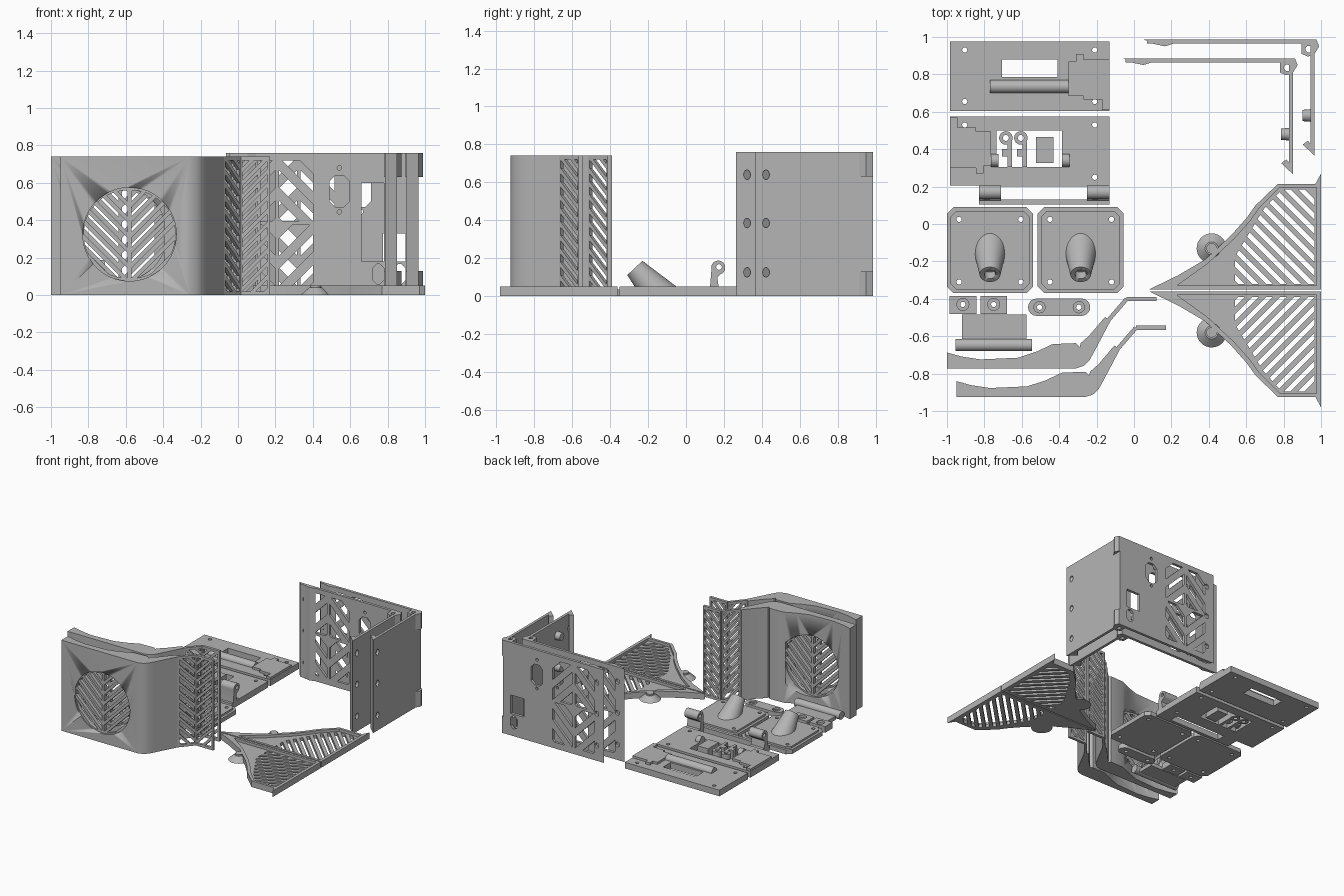
import bpy, bmesh, math
from mathutils import Matrix, Vector

if "Cube" in bpy.data.objects:
    bpy.data.objects.remove(bpy.data.objects["Cube"])

gray = bpy.data.materials.new("grey plastic")
gray.diffuse_color = (0.46, 0.46, 0.46, 1)
gray.use_nodes = True
gray.node_tree.nodes["Principled BSDF"].inputs["Base Color"].default_value = gray.diffuse_color


def finish(name, me, smooth=True):
    if not me.materials:
        me.materials.append(gray)
    ob = bpy.data.objects.new(name, me)
    bpy.context.collection.objects.link(ob)
    bpy.ops.object.select_all(action='DESELECT')
    ob.select_set(True)
    bpy.context.view_layer.objects.active = ob
    if smooth:
        bpy.ops.object.shade_smooth_by_angle(angle=math.radians(30))
    return ob


def sheet(name, outer, holes, w0, w1, frame=Matrix()):
    """Flat part with holes: outline in the local xy plane, from w0 to w1."""
    cu = bpy.data.curves.new(name, 'CURVE')
    cu.dimensions, cu.fill_mode, cu.extrude = '2D', 'BOTH', (w1 - w0) / 2
    for loop in [outer] + list(holes):
        sp = cu.splines.new('POLY')
        sp.points.add(len(loop) - 1)
        for p, c in zip(sp.points, loop):
            p.co = (c[0], c[1], 0, 1)
        sp.use_cyclic_u = True
    tmp = bpy.data.objects.new("temp", cu)
    bpy.context.collection.objects.link(tmp)
    dg = bpy.context.evaluated_depsgraph_get()
    me = bpy.data.meshes.new_from_object(tmp.evaluated_get(dg))
    bpy.data.objects.remove(tmp)
    bm = bmesh.new()
    bm.from_mesh(me)
    bmesh.ops.remove_doubles(bm, verts=bm.verts, dist=1e-5)
    bmesh.ops.transform(bm, verts=bm.verts, matrix=frame @ Matrix.Translation((0, 0, (w0 + w1) / 2)))
    bmesh.ops.recalc_face_normals(bm, faces=bm.faces)
    bm.to_mesh(me)
    bm.free()
    return finish(name, me)


def wall(name, p, q, outer, holes, t):
    """Upright sheet of thickness t on the line from p towards q."""
    u = Vector((q[0] - p[0], q[1] - p[1], 0)).normalized()
    v = Vector((0, 0, 1))
    fr = Matrix((u, v, u.cross(v))).transposed().to_4x4()
    fr.translation = (p[0], p[1], 0)
    return sheet(name, outer, holes, -t / 2, t / 2, fr)


def cone(name, a, b, r1, r2, n=32, floor=None):
    a, b = Vector(a), Vector(b)
    bm = bmesh.new()
    m = Matrix.Translation((a + b) / 2) @ (b - a).to_track_quat('Z', 'Y').to_matrix().to_4x4()
    bmesh.ops.create_cone(bm, cap_ends=True, segments=n, radius1=r1, radius2=r2, depth=(b - a).length, matrix=m)
    if floor is not None:
        cut = bmesh.ops.bisect_plane(bm, geom=bm.verts[:] + bm.edges[:] + bm.faces[:], plane_co=(0, 0, floor),
                                     plane_no=(0, 0, -1), clear_outer=True)
        bmesh.ops.holes_fill(bm, edges=[e for e in bm.edges if e.is_boundary])
    me = bpy.data.meshes.new(name)
    bm.to_mesh(me)
    bm.free()
    return finish(name, me)


def drill(ob, cutter):
    mod = ob.modifiers.new("cut", 'BOOLEAN')
    mod.operation, mod.object, mod.solver = 'DIFFERENCE', cutter, 'EXACT'
    bpy.ops.object.select_all(action='DESELECT')
    ob.select_set(True)
    bpy.context.view_layer.objects.active = ob
    bpy.ops.object.modifier_apply(modifier=mod.name)
    bpy.data.objects.remove(cutter)


def rect(x0, y0, x1, y1, c=0.0):
    if not c:
        return [(x0, y0), (x1, y0), (x1, y1), (x0, y1)]
    return [(x0 + c, y0), (x1 - c, y0), (x1, y0 + c), (x1, y1 - c),
            (x1 - c, y1), (x0 + c, y1), (x0, y1 - c), (x0, y0 + c)]


def oval(x, y, rx, ry=None, n=24, a0=0.0, a1=2 * math.pi):
    k = n if a1 - a0 > 6.2 else n - 1
    return [(x + rx * math.cos(a0 + (a1 - a0) * i / k), y + (ry or rx) * math.sin(a0 + (a1 - a0) * i / k))
            for i in range(n)]


def clip(poly, n, c):
    out = []
    for i, p in enumerate(poly):
        q = poly[(i + 1) % len(poly)]
        dp, dq = p[0] * n[0] + p[1] * n[1] - c, q[0] * n[0] + q[1] * n[1] - c
        if dp >= 0:
            out.append(p)
        if dp * dq < 0:
            t = dp / (dp - dq)
            out.append((p[0] + (q[0] - p[0]) * t, p[1] + (q[1] - p[1]) * t))
    return out


def slits(region, angle, gap, pitch):
    """Parallel slots at an angle, trimmed to a convex region."""
    a = math.radians(angle)
    n = (-math.sin(a), math.cos(a))
    d = [p[0] * n[0] + p[1] * n[1] for p in region]
    res, c = [], min(d) + 0.012
    while c < max(d) - 0.01:
        s = clip(clip(region, n, c), (-n[0], -n[1]), -(c + gap))
        if len(s) > 2:
            res.append(s)
        c += pitch
    return res


# curved speaker shells with round grille and folded slat vent
profile = [(-0.95, -0.925), (-0.26, -0.925), (-0.22, -0.912), (-0.19, -0.885), (-0.165, -0.84), (-0.075, -0.67),
           (-0.105, -0.65), (-0.19, -0.75), (-0.235, -0.79), (-0.24, -0.81), (-0.26, -0.79), (-0.385, -0.795),
           (-0.47, -0.835), (-0.57, -0.868), (-0.77, -0.877), (-0.87, -0.862), (-0.95, -0.84)]
for tag, dx, dy in (("front", 0, 0), ("rear", -0.05, 0.153)):
    H = 0.74
    shell = sheet(tag + "_shell", [(x + dx, y + dy) for x, y in profile], [], 0, H)
    cx, cz = -0.58 + dx, 0.325
    drill(shell, cone("cutter", (cx, -1.0 + dy, cz), (cx, -0.8 + dy, cz), 0.25, 0.25, 64))
    left = oval(-0.01, 0, 0.235, n=24, a0=math.pi / 2, a1=1.5 * math.pi)
    right = [(-x, y) for x, y in left]
    holes = slits(left, -45, 0.036, 0.058) + slits(right, 45, 0.036, 0.058)
    wall(tag + "_grille", (cx, -0.9 + dy), (cx + 1, -0.9 + dy), oval(0, cz, 0.252, n=64),
         [[(x, z + cz) for x, z in h] for h in holes], 0.03)
    a, b, c = (-0.085, -0.665 + dy), (0.01 , -0.555 + dy), (0.17, -0.555 + dy)
    for part, p, q, ang in (("fold_vent", a, b, -45), ("flat_vent", b, c, 45)):
        p, q = (p[0] + dx, p[1]), (q[0] + dx, q[1])
        L = math.dist(p, q)
        wall(tag + "_" + part, p, q, rect(0, 0, L, H), slits(rect(0.015, 0.02, L - 0.015, H - 0.02), ang, 0.03, 0.05), 0.022)

# back corner brackets: long vented wall plus side wall
for tag, dx, dy, ztop in (("outer", 0, 0, 0.33), ("inner", -0.115, -0.1, 0.6)):
    T = 0.76
    move = lambda pts: [(x + dx, y + dy) for x, y in pts]
    holes = []
    for x0, x1, s in ((0.135, 0.315, 1), (0.335, 0.515, -1)):
        holes += slits(rect(x0, 0.05, x1, 0.375), -45 * s, 0.065, 0.115)
        holes += slits(rect(x0, 0.395, x1, 0.72), 45 * s, 0.065, 0.115)
    holes += [rect(0.605, 0.47, 0.71, 0.64, 0.03), oval(0.657, 0.68, 0.012, n=12), oval(0.657, 0.445, 0.012, n=12),
              rect(0.775, 0.18, 0.895, ztop), rect(0.835, 0.06, 0.895, 0.165, 0.02)]
    holes += [oval(0.115, z, 0.02, n=16) for z in (0.125, 0.385, 0.64)]
    wall(tag + "_back_wall", (dx, 0.975 + dy), (1, 0.975 + dy), rect(0.07, 0, 0.965, T), holes, 0.022)
    wall(tag + "_side_wall", (0.955 + dx, dy), (0.955 + dx, 1), rect(0.40, 0, 0.975, T),
         [oval(0.422, z, 0.018, 0.025) for z in (0.125, 0.385, 0.64)] , 0.022)
    sheet(tag + "_wall_barb", move([(0.05, 0.986), (0.1, 0.986), (0.1, 0.964), (0.21, 0.964), (0.165, 0.95)]), [], 0, T)
    sheet(tag + "_side_tip", move([(0.902, 0.425), (0.966, 0.365), (0.966, 0.40), (0.93, 0.445)]), [], 0, T)
    for z in (0, 0.63):
        sheet(tag + "_corner_block", move([(0.895, 0.965), (0.895, 0.91), (0.93, 0.895), (0.965, 0.91), (0.99, 0.95),
              (0.975, 0.986), (0.93, 0.986)]), [oval(0.935 + dx, 0.935 + dy, 0.018, n=16)], z, z + 0.13)
    for z in (0.125, 0.385, 0.64):
        cone(tag + "_side_boss", (0.9 + dx, 0.58 + dy, z), (0.948 + dx, 0.58 + dy, z), 0.03, 0.034, 20)

# two latch plates, the second turned half round
steps = [(-0.35, 0.87), (-0.31, 0.87), (-0.31, 0.91), (-0.27, 0.91), (-0.27, 0.88), (-0.132, 0.88), (-0.132, 0.61),
         (-0.17, 0.61), (-0.17, 0.665), (-0.27, 0.665), (-0.27, 0.685), (-0.35, 0.685)]
turn = lambda pts: [(-1.115 - x, 1.18 - y) for x, y in pts]
screws = lambda y0, y1: [oval(x, y, 0.014, n=16) for x in (-0.905, -0.21) for y in (y0, y1)]
sheet("back_latch_plate", rect(-0.985, 0.605, -0.13, 0.975), screws(0.655, 0.93)[:3] + [oval(-0.21, 0.93, 0.014, n=16),
      rect(-0.705, 0.785, -0.41, 0.88)], 0, 0.05)
sheet("front_latch_plate", rect(-0.985, 0.205, -0.13, 0.575), [oval(-0.905, 0.53, 0.014, n=16)] + screws(0.25, 0.53)[2:]
      + [rect(-0.735, 0.305, -0.385, 0.5)], 0, 0.05)
sheet("back_latch_block", steps, [], 0.04, 0.068)
sheet("front_latch_block", turn(steps), [], 0.04, 0.068)
cone("latch_rod", (-0.77, 0.735, 0.05), (-0.35, 0.735, 0.05), 0.035, 0.035)
for x in (-0.765, -0.385):
    cone("rod_end", (x, 0.34, 0.05), (x + 0.04, 0.34, 0.05), 0.034, 0.034)
for x in (-0.685, -0.605):
    sheet("hook_eye", oval(x, 0.46, 0.036), [oval(x, 0.46, 0.016, n=16)], 0, 0.08)
    sheet("hook_stem", rect(x + 0.01, 0.305, x + 0.033, 0.44), [], 0, 0.08)
    sheet("hook_toe", rect(x - 0.02, 0.36, x + 0.01, 0.4), [], 0, 0.08)
sheet("button", rect(-0.525, 0.325, -0.43, 0.465), [], 0, 0.07)

# hinge strip with two knuckles
sheet("hinge_strip", rect(-0.83, 0.105, -0.13, 0.205), [rect(-0.71, 0.13, -0.25, 0.2)], 0, 0.045)
for x in (-0.83, -0.25):
    wall("hinge_knuckle", (x + 0.06, 0), (x + 0.06, 1),
         [(0.125, 0.03), (0.175, 0.03), (0.165, 0.1)] + oval(0.17, 0.15, 0.037, n=20, a0=-1.2, a1=3.4),
         [oval(0.174, 0.153, 0.015, n=16)], 0.12)

# twin foot plates with slanted tapered posts
for x in (-0.77, -0.285):
    outline = rect(x - 0.23, -0.37, x + 0.23, 0.09, 0.035)
    sheet("foot_plate", outline, [oval(x + sx, y, 0.014, n=16) for sx in (-0.165, 0.165) for y in (-0.31, 0.025)], 0, 0.035)
    sheet("foot_plate_top", rect(x - 0.21, -0.35, x + 0.21, 0.07, 0.03),
          [oval(x + sx, y, 0.014, n=16) for sx in (-0.165, 0.165) for y in (-0.31, 0.025)], 0.035, 0.05)
    ax = Vector((0, -0.684, 0.729))
    tip = Vector((x, -0.27, 0.148))
    post = cone("slanted_post", tip - ax * 0.32, tip, 0.11, 0.055, 40, 0.04)
    drill(post, cone("cutter", tip - ax * 0.05, tip + ax * 0.05, 0.03, 0.03, 24))

# small screw blocks, strap and stopper
for x in (-0.915, -0.75):
    sheet("screw_block", rect(x - 0.072, -0.48, x + 0.072, -0.385), [oval(x, -0.43, 0.032)], 0, 0.05)
    sheet("screw_seat", oval(x, -0.43, 0.034), [oval(x, -0.43, 0.014)], 0, 0.03)
strap = oval(-0.28, -0.445, 0.046, n=16, a0=-math.pi / 2, a1=math.pi / 2)
strap += oval(-0.52, -0.445, 0.046, n=16, a0=math.pi / 2, a1=1.5 * math.pi)
sheet("strap", strap, [oval(x, -0.445, 0.03) for x in (-0.505, -0.295)], 0, 0.04)
for x in (-0.505, -0.295):
    sheet("strap_seat", oval(x, -0.445, 0.032), [oval(x, -0.445, 0.014)], 0, 0.025)
sheet("stopper_tab", rect(-0.92, -0.62, -0.575, -0.485), [], 0, 0.03)
cone("stopper_bar", (-0.955, -0.647, 0.033), (-0.545, -0.647, 0.033), 0.033, 0.033)

# mirrored triangular vent wings with raised rim and round foot
edge = [(0.08, 0.005), (0.235, 0.08), (0.38, 0.165), (0.52, 0.295), (0.6, 0.385), (0.65, 0.455), (0.77, 0.57),
        (0.97, 0.57), (1.0, 0.625), (1.0, 0.005)]
inner = [(0.23, 0.025), (0.39, 0.14), (0.535, 0.275), (0.62, 0.37), (0.67, 0.44), (0.78, 0.55), (0.975, 0.55), (0.975, 0.025)]
vent = [(0.54, 0.035), (0.965, 0.035), (0.965, 0.54), (0.79, 0.54), (0.69, 0.43), (0.54, 0.18)]
for s, tag in ((1, "back"), (-1, "front")):
    flip = lambda pts: [(x, -0.355 + s * v) for x, v in pts]
    sheet(tag + "_wing", flip(edge), [flip(h) for h in slits(vent, -45, 0.025, 0.053)], 0, 0.028)
    sheet(tag + "_wing_rim", flip(edge), [flip(inner)], 0.028, 0.05)
    cone(tag + "_wing_foot", (0.415, -0.355 + s * 0.225, 0), (0.415, -0.355 + s * 0.225, 0.04), 0.08, 0.035)
    cone(tag + "_foot_pin", (0.415, -0.355 + s * 0.225, 0.03), (0.415, -0.355 + s * 0.225, 0.05), 0.028, 0.028, 20)
